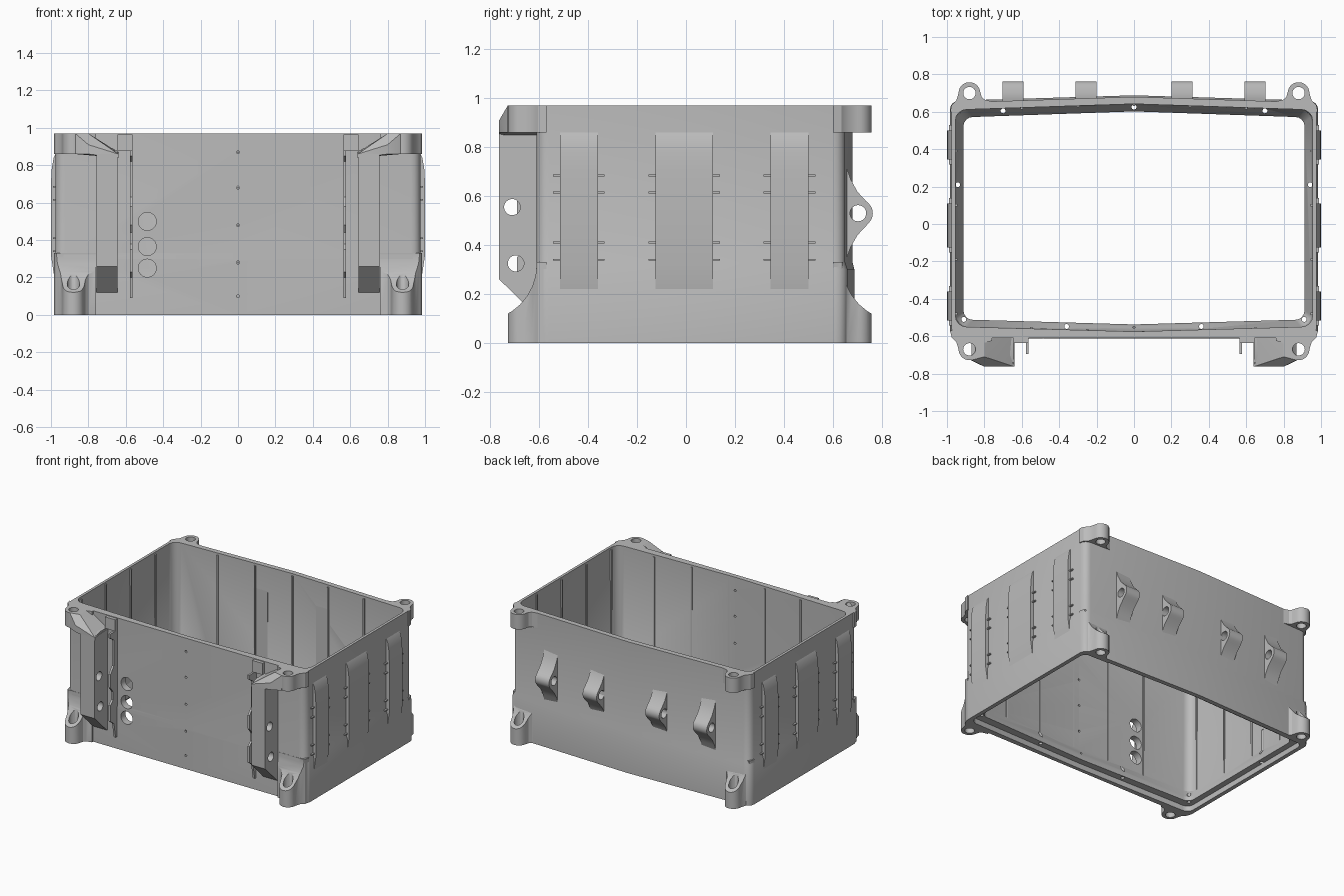
import bpy, bmesh, math
from mathutils import Vector

old = bpy.data.objects.get("Cube")
if old:
    bpy.data.objects.remove(old)

grey = bpy.data.materials.new("housing grey")
grey.use_nodes = True
grey.diffuse_color = (0.5, 0.5, 0.5, 1)
grey.node_tree.nodes["Principled BSDF"].inputs["Base Color"].default_value = (0.5, 0.5, 0.5, 1)

SIDES = (("left", 1), ("right", -1))


def finish(name, bm):
    bmesh.ops.recalc_face_normals(bm, faces=bm.faces)
    mesh = bpy.data.meshes.new(name)
    bm.to_mesh(mesh)
    bm.free()
    ob = bpy.data.objects.new(name, mesh)
    bpy.context.scene.collection.objects.link(ob)
    mesh.materials.append(grey)
    return ob


def place(axis, p, t):
    # put a 2D profile point at position t along the axis
    return {"x": (t, p[0], p[1]), "y": (p[0], t, p[1]), "z": (p[0], p[1], t)}[axis]


def add_prism(bm, pts, axis, a, b):
    lo = [bm.verts.new(place(axis, p, a)) for p in pts]
    hi = [bm.verts.new(place(axis, p, b)) for p in pts]
    bm.faces.new(lo)
    bm.faces.new(hi)
    for i in range(len(pts)):
        j = (i + 1) % len(pts)
        bm.faces.new((lo[i], lo[j], hi[j], hi[i]))


def prism(name, pts, axis, a, b):
    bm = bmesh.new()
    add_prism(bm, pts, axis, a, b)
    return finish(name, bm)


def box(name, x0, x1, y0, y1, z0, z1):
    return prism(name, [(x0, y0), (x1, y0), (x1, y1), (x0, y1)], "z", z0, z1)


def arc(cx, cy, r, a0, a1, n):
    angles = [math.radians(a0 + (a1 - a0) * i / n) for i in range(n + 1)]
    return [(cx + r * math.cos(a), cy + r * math.sin(a)) for a in angles]


def drill(ob, holes):
    # holes: (axis, u, v, radius, start, end)
    bm = bmesh.new()
    for axis, u, v, r, a, b in holes:
        add_prism(bm, arc(u, v, r, 0, 360, 32)[:-1], axis, a, b)
    cutter = finish("hole_cutter", bm)
    cutter.hide_render = True
    mod = ob.modifiers.new("holes", "BOOLEAN")
    mod.operation = "DIFFERENCE"
    mod.solver = "EXACT"
    mod.use_self = True
    mod.object = cutter
    bpy.context.view_layer.update()
    ob_eval = ob.evaluated_get(bpy.context.evaluated_depsgraph_get())
    ob.data = bpy.data.meshes.new_from_object(ob_eval)
    ob.modifiers.clear()
    bpy.data.objects.remove(cutter)


# Housing wall: one closed skin through stacked rings
def ring(bm, z, hx, front, back, bow_f, bow_b, r, steps=4):
    pts = [(0, front - bow_f)]
    pts += arc(hx - r, front + r, r, -90, 0, steps) + arc(hx - r, back - r, r, 0, 90, steps)
    pts += [(0, back + bow_b)]
    pts += arc(r - hx, back - r, r, 90, 180, steps) + arc(r - hx, front + r, r, 180, 270, steps)
    return [bm.verts.new((x, y, z)) for x, y in pts]


bm = bmesh.new()
rings = [ring(bm, *spec) for spec in (
    (0.0, 0.985, -0.612, 0.660, 0, 0.028, 0.05),
    (0.30, 0.985, -0.612, 0.660, 0, 0.028, 0.05),
    (0.33, 0.975, -0.610, 0.650, 0, 0.030, 0.05),
    (0.97, 0.975, -0.610, 0.650, 0, 0.030, 0.05),
    (0.97, 0.955, -0.550, 0.612, 0.025, 0.03, 0.06),
    (0.14, 0.950, -0.548, 0.610, 0.025, 0.03, 0.06),
    (0.07, 0.912, -0.512, 0.572, 0.025, 0.03, 0.05),
    (0.04, 0.912, -0.512, 0.572, 0.025, 0.03, 0.05),
    (0.04, 0.955, -0.570, 0.625, 0.015, 0.03, 0.05),
    (0.0, 0.955, -0.570, 0.625, 0.015, 0.03, 0.05))]
for a, b in zip(rings, rings[1:] + rings[:1]):
    for i in range(len(a)):
        j = (i + 1) % len(a)
        bm.faces.new((a[i], a[j], b[j], b[i]))
wall = finish("housing_wall", bm)

# Cable ports, pin holes down the front, screw holes in the lower lip
holes = [("y", -0.485, z, 0.048, -0.7, -0.5) for z in (0.25, 0.365, 0.5)]
holes += [("y", 0, z, 0.008, -0.7, -0.5) for z in (0.1, 0.28, 0.48, 0.68, 0.87)]
holes += [("z", 0, 0.625, 0.013, -0.1, 0.3)]
for s in (1, -1):
    for x, y in ((0.7, 0.605), (0.942, 0.21), (0.91, -0.51), (0.36, -0.548)):
        holes.append(("z", s * x, y, 0.013, -0.1, 0.3))
drill(wall, holes)

# Slim ribs on the inner walls
for i, x in enumerate((-0.6, -0.3, 0, 0.3, 0.6)):
    lean = 0.03 * (1 - abs(x) / 0.9)
    box(f"back_rib_{i}", x - 0.006, x + 0.006, 0.602 + lean, 0.62 + lean, 0.12, 0.955)
    box(f"front_rib_{i}", x + 0.044, x + 0.056, -0.56 - lean, -0.541 - lean, 0.12, 0.955)
for side, s in SIDES:
    for i, y in enumerate((-0.48, -0.19, 0.1, 0.39)):
        box(f"{side}_rib_{i}", s * 0.945, s * 0.962, y - 0.006, y + 0.006, 0.12, 0.955)

# Corner mounting ears, upper flat and lower scooped
for side, s in SIDES:
    for end, t, cy in (("back", 1, 0.70), ("front", -1, 0.67)):
        plan = [(0.76, -0.075), (0.76, -0.045), (0.80, -0.035), (0.815, -0.02)]
        plan += arc(0.88, 0, 0.058, 170, 0, 12)
        plan += [(0.95, -0.04), (0.975, -0.065), (0.983, -0.10), (0.955, -0.10), (0.93, -0.08)]
        plan = [(s * x, t * (cy + y)) for x, y in plan]
        bolt = ("z", s * 0.88, t * cy, 0.033, -0.1, 1.1)
        upper = prism(f"{end}_{side}_upper_ear", plan, "z", 0.86, 0.97)
        drill(upper, [bolt])
        lower = prism(f"{end}_{side}_lower_ear", plan, "z", 0, 0.33)
        drill(lower, [("x", t * (cy + 0.17), 0.32, 0.23, s * 0.7, s * 1.1)])
        drill(lower, [bolt])

# Pivot lugs on the back
lug = [(0.63, 0.79), (0.652, 0.73), (0.672, 0.67), (0.70, 0.618), (0.735, 0.58)]
lug += arc(0.708, 0.53, 0.055, 45, -45, 8)
lug += [(0.735, 0.477), (0.70, 0.44), (0.672, 0.39), (0.655, 0.34), (0.63, 0.28)]
for i, x in enumerate((-0.647, -0.257, 0.257, 0.647)):
    ob = prism(f"back_lug_{i}", lug, "x", x - 0.057, x + 0.057)
    drill(ob, [("x", 0.703, 0.53, 0.033, x - 0.1, x + 0.1)])

# Raised side panels with small clips at their edges
for side, s in SIDES:
    for i, (y0, y1) in enumerate(((-0.515, -0.36), (-0.125, 0.11), (0.345, 0.50))):
        prof = [(0.96, 0.22), (0.985, 0.22), (1.0, 0.32), (1.0, 0.70),
                (0.996, 0.78), (0.986, 0.84), (0.97, 0.87), (0.96, 0.87)]
        prism(f"{side}_panel_{i}", [(s * x, z) for x, z in prof], "y", y0, y1)
        for j, z in enumerate((0.34, 0.41, 0.615, 0.685)):
            box(f"{side}_clip_{i}_{j}", s * 0.965, s * 0.988, y0 - 0.028, y1 + 0.028,
                z - 0.004, z + 0.004)

# Front brackets, gussets and thin guide plates
bracket = [(-0.60, 0.88), (-0.70, 0.88), (-0.763, 0.86), (-0.763, 0.26), (-0.62, 0.12), (-0.60, 0.12)]
gusset = [(0.80, -0.60, 0.97), (0.80, -0.71, 0.97), (0.87, -0.728, 0.97),
          (0.64, -0.60, 0.84), (0.64, -0.763, 0.84), (0.64, -0.763, 0.86), (0.64, -0.61, 0.87),
          (0.80, -0.763, 0.91), (0.80, -0.763, 0.86), (0.87, -0.73, 0.86), (0.87, -0.60, 0.86)]
guide = [(-0.60, 0.09), (-0.63, 0.09), (-0.65, 0.20), (-0.69, 0.23), (-0.69, 0.35),
         (-0.66, 0.38), (-0.66, 0.44), (-0.69, 0.48), (-0.69, 0.58), (-0.65, 0.63),
         (-0.65, 0.82), (-0.695, 0.85), (-0.695, 0.88), (-0.60, 0.88)]
for side, s in SIDES:
    ob = prism(f"front_{side}_bracket", bracket, "x", s * 0.643, s * 0.757)
    drill(ob, [("x", -0.71, 0.555, 0.033, s * 0.6, s * 0.8),
               ("x", -0.695, 0.325, 0.033, s * 0.6, s * 0.8)])
    bm = bmesh.new()
    for x, y, z in gusset:
        bm.verts.new(Vector((s * x, y, z)))
    res = bmesh.ops.convex_hull(bm, input=bm.verts)
    bmesh.ops.dissolve_limit(bm, angle_limit=0.02, verts=bm.verts, edges=bm.edges)
    finish(f"front_{side}_gusset", bm)
    prism(f"front_{side}_guide", guide, "x", s * 0.563, s * 0.578)
    box(f"front_{side}_guide_tab", s * 0.563, s * 0.645, -0.635, -0.60, 0.88, 0.965)

# Smooth curves, crisp edges
bpy.ops.object.select_all(action="DESELECT")
for ob in bpy.context.scene.objects:
    if ob.type == "MESH" and grey.name in ob.data.materials:
        ob.select_set(True)
        bpy.context.view_layer.objects.active = ob
bpy.ops.object.shade_smooth_by_angle(angle=math.radians(30))
